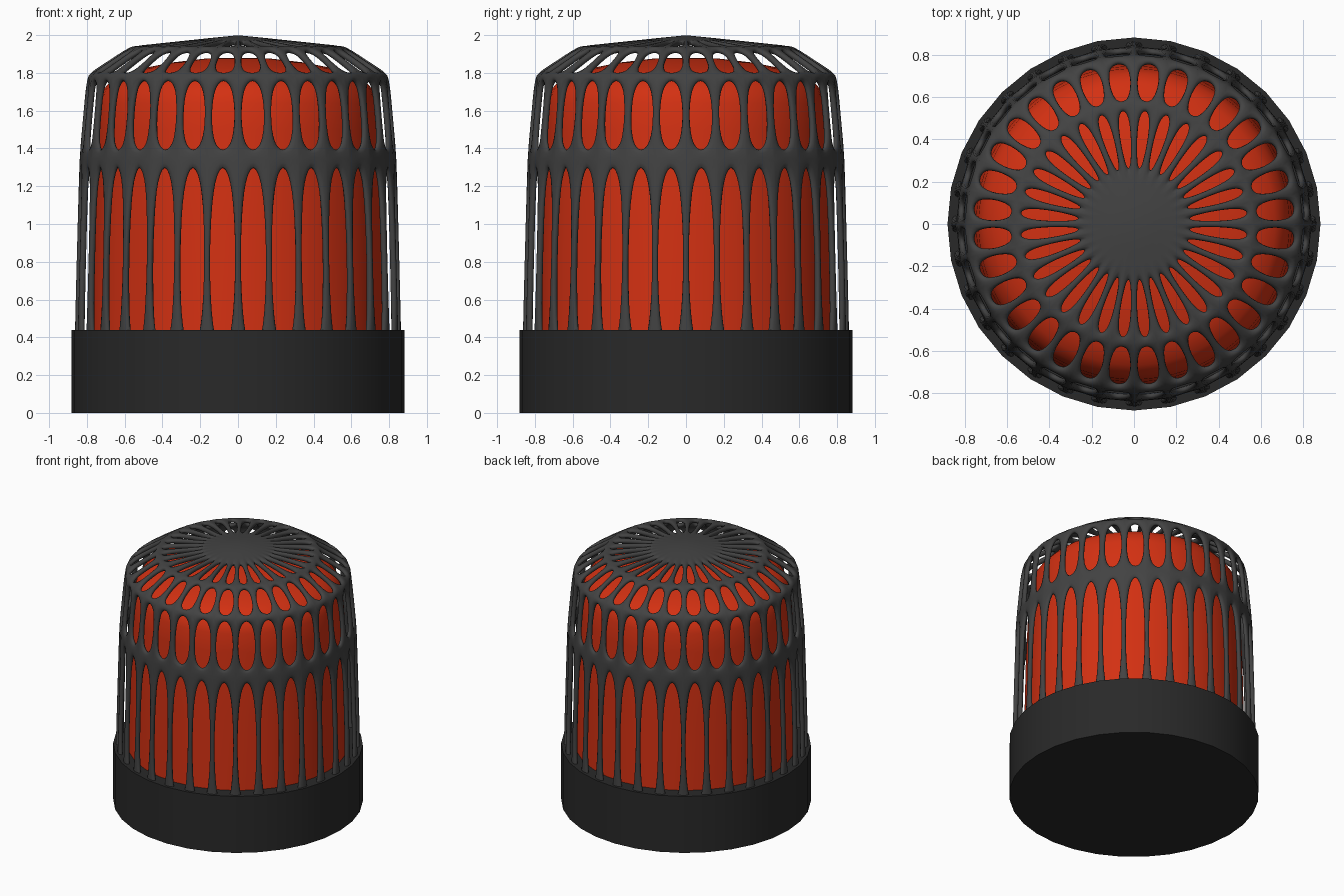
import bpy, bmesh, math

if "Cube" in bpy.data.objects:
    bpy.data.objects.remove(bpy.data.objects["Cube"])

SIDES = 32
STEP = 2 * math.pi / SIDES
N = 4  # points along each facet side


def material(name, rgb):
    m = bpy.data.materials.new(name)
    m.diffuse_color = (*rgb, 1)
    m.use_nodes = True
    m.node_tree.nodes["Principled BSDF"].inputs["Base Color"].default_value = m.diffuse_color
    return m


def add_object(name, verts, faces, mat, smooth=True):
    me = bpy.data.meshes.new(name)
    me.from_pydata(verts, [], faces)
    me.materials.append(mat)
    me.shade_smooth() if smooth else me.shade_flat()
    ob = bpy.data.objects.new(name, me)
    bpy.context.collection.objects.link(ob)
    return ob


def lathe(name, profile, mat, sharp_caps):
    # closed surface of revolution with flat n-gon ends
    verts = [(r * math.cos(k * STEP), r * math.sin(k * STEP), z)
             for r, z in profile for k in range(SIDES)]
    faces = []
    for i in range(len(profile) - 1):
        for k in range(SIDES):
            a, b = i * SIDES + k, i * SIDES + (k + 1) % SIDES
            faces.append((a, b, b + SIDES, a + SIDES))
    last = (len(profile) - 1) * SIDES
    faces.append(tuple(reversed(range(SIDES))))
    faces.append(tuple(range(last, last + SIDES)))
    ob = add_object(name, verts, faces, mat)
    ob.data.polygons[-2].use_smooth = False
    ob.data.polygons[-1].use_smooth = not sharp_caps
    return ob


dark = material("dark", (0.022, 0.022, 0.022))
grey = material("grey", (0.055, 0.055, 0.055))
red = material("red", (0.65, 0.03, 0.006))

# solid base and inner dome
lathe("base", [(0.882, 0), (0.882, 0.44)], dark, True)
lathe("inner_dome", [(0.785, 0.3), (0.77, 1.0), (0.75, 1.5), (0.738, 1.64),
                     (0.715, 1.71), (0.67, 1.76), (0.6, 1.795), (0.5, 1.825),
                     (0.35, 1.855), (0.18, 1.875), (0.02, 1.88)], red, False)

# cage rows: lower ring, upper ring, hole start and end along the row, hole width share
ROWS = [
    ((0.868, 0.28), (0.84, 1.355), 0.04, 0.96, 0.82),
    ((0.84, 1.355), (0.80, 1.79), 0.08, 0.94, 0.76),
    ((0.80, 1.79), (0.57, 1.94), 0.10, 0.92, 0.74),
    ((0.57, 1.94), (0.20, 1.979), 0.07, 0.82, 0.62),
]

SIDE = [i / N for i in range(N)]
BORDER = ([(t, 0) for t in SIDE] + [(1, t) for t in SIDE] +
          [(1 - t, 1) for t in SIDE] + [(0, 1 - t) for t in SIDE])

verts, faces, lookup = [], [], {}


def vertex(x, y, z):
    key = (round(x, 4), round(y, 4), round(z, 4))
    if key not in lookup:
        lookup[key] = len(verts)
        verts.append((x, y, z))
    return lookup[key]


def facet_point(low, high, k, u, v):
    r = low[0] + (high[0] - low[0]) * v
    z = low[1] + (high[1] - low[1]) * v
    a0, a1 = k * STEP, ((k + 1) % SIDES) * STEP
    return vertex(r * ((1 - u) * math.cos(a0) + u * math.cos(a1)),
                  r * ((1 - u) * math.sin(a0) + u * math.sin(a1)), z)


# each facet is a flat panel with an oval hole
for low, high, v0, v1, share in ROWS:
    for k in range(SIDES):
        outer, inner = [], []
        for u, v in BORDER:
            ang = math.atan2(v - 0.5, u - 0.5)
            outer.append(facet_point(low, high, k, u, v))
            inner.append(facet_point(low, high, k, 0.5 + share / 2 * math.cos(ang),
                                     (v0 + v1) / 2 + (v1 - v0) / 2 * math.sin(ang)))
        for i in range(4 * N):
            j = (i + 1) % (4 * N)
            faces.append((outer[i], outer[j], inner[j], inner[i]))

# closed centre of the cage top
apex = vertex(0, 0, 2.0)
low, high = ROWS[-1][:2]
for k in range(SIDES):
    for i in range(N):
        faces.append((facet_point(low, high, k, i / N, 1),
                      facet_point(low, high, k, (i + 1) / N, 1), apex))

cage = add_object("cage", verts, faces, grey)
solid = cage.modifiers.new("thickness", 'SOLIDIFY')
solid.thickness = 0.032
solid.offset = -1
rounding = cage.modifiers.new("rounding", 'SUBSURF')
rounding.levels = rounding.render_levels = 1
